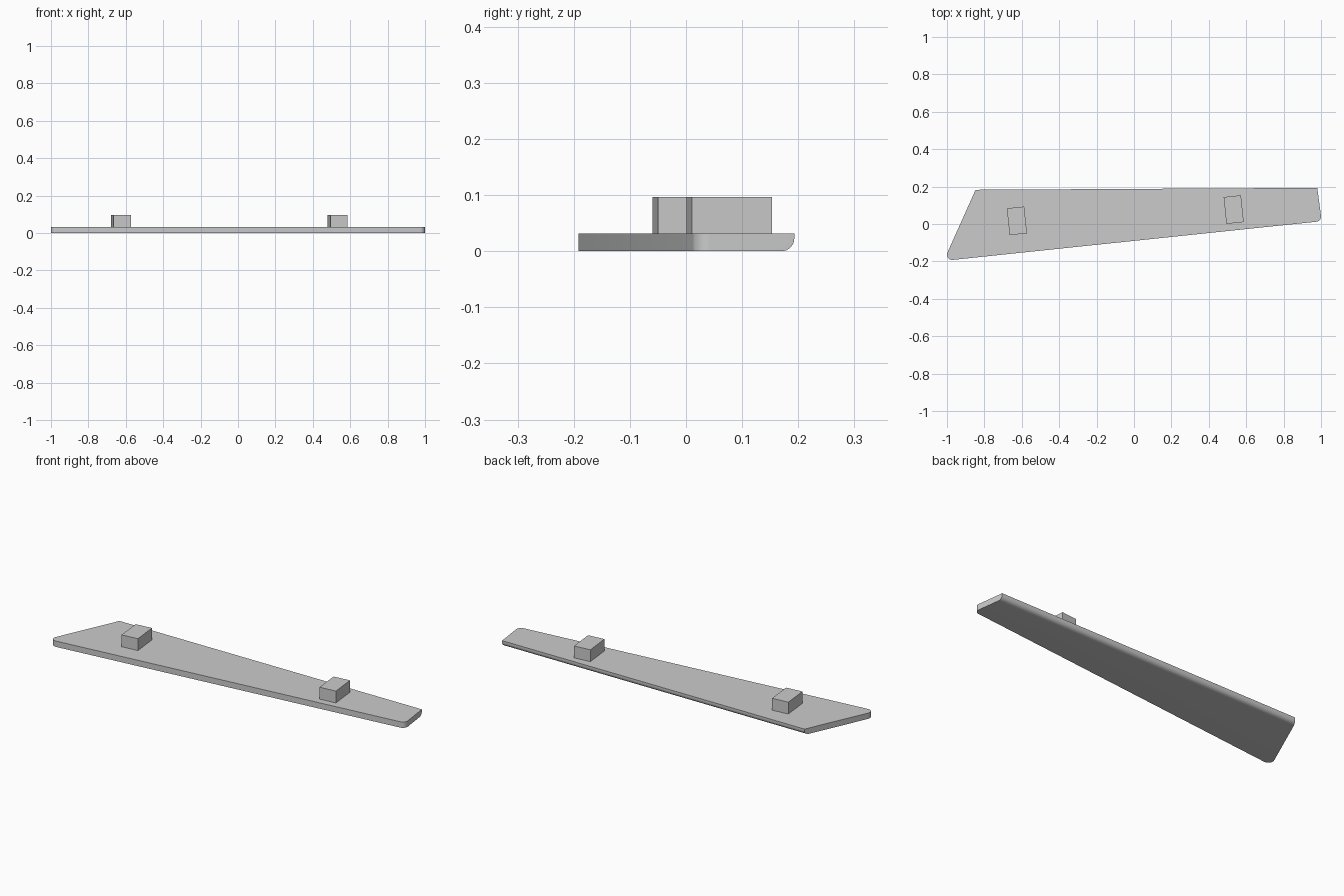
import bpy, bmesh
from math import radians, cos, sin

if "Cube" in bpy.data.objects:
    bpy.data.objects.remove(bpy.data.objects["Cube"])


def prism(name, outline, z0, z1, rounded_y=None, radius=0.0):
    """Extrude an outline; optionally round the lower edge whose ends lie above rounded_y."""
    bm = bmesh.new()
    face = bm.faces.new([bm.verts.new((x, y, z0)) for x, y in outline])
    ext = bmesh.ops.extrude_face_region(bm, geom=[face], use_keep_orig=True)
    for v in [g for g in ext["geom"] if isinstance(g, bmesh.types.BMVert)]:
        v.co.z = z1
    bmesh.ops.recalc_face_normals(bm, faces=bm.faces)
    if rounded_y is not None:
        edges = [e for e in bm.edges
                 if all(v.co.y > rounded_y and abs(v.co.z - z0) < 1e-5 for v in e.verts)]
        bmesh.ops.bevel(bm, geom=edges, offset=radius, segments=8,
                        profile=0.5, affect='EDGES')
    mesh = bpy.data.meshes.new(name)
    bm.to_mesh(mesh)
    bm.free()
    obj = bpy.data.objects.new(name, mesh)
    bpy.context.collection.objects.link(obj)
    return obj


def arc(cx, cy, r, a0, a1, n=10):
    angles = [radians(a0 + (a1 - a0) * i / n) for i in range(n + 1)]
    return [(cx + r * cos(a), cy + r * sin(a)) for a in angles]


# Tapered plate: rounded front corners, rounded lower back edge
r = 0.028
outline = [(0.98, 0.193), (-0.847, 0.183)]
outline += arc(-1 + r, -0.192 + r, r, 156, 276)
outline += arc(1 - r, 0.040, r, 276, 366)
plate = prism("plate", outline, 0.0, 0.032, rounded_y=0.15, radius=0.023)
bpy.context.view_layer.objects.active = plate
plate.select_set(True)
bpy.ops.object.shade_smooth_by_angle(angle=radians(30))

# Two mounting blocks, turned to follow the slanted front edge
w, d = 0.093 / 2, 0.144 / 2
for name, x, y in (("left_block", -0.626, 0.017), ("right_block", 0.533, 0.077)):
    block = prism(name, [(-w, -d), (w, -d), (w, d), (-w, d)], 0.032, 0.097)
    block.location = (x, y, 0)
    block.rotation_euler.z = radians(6)
